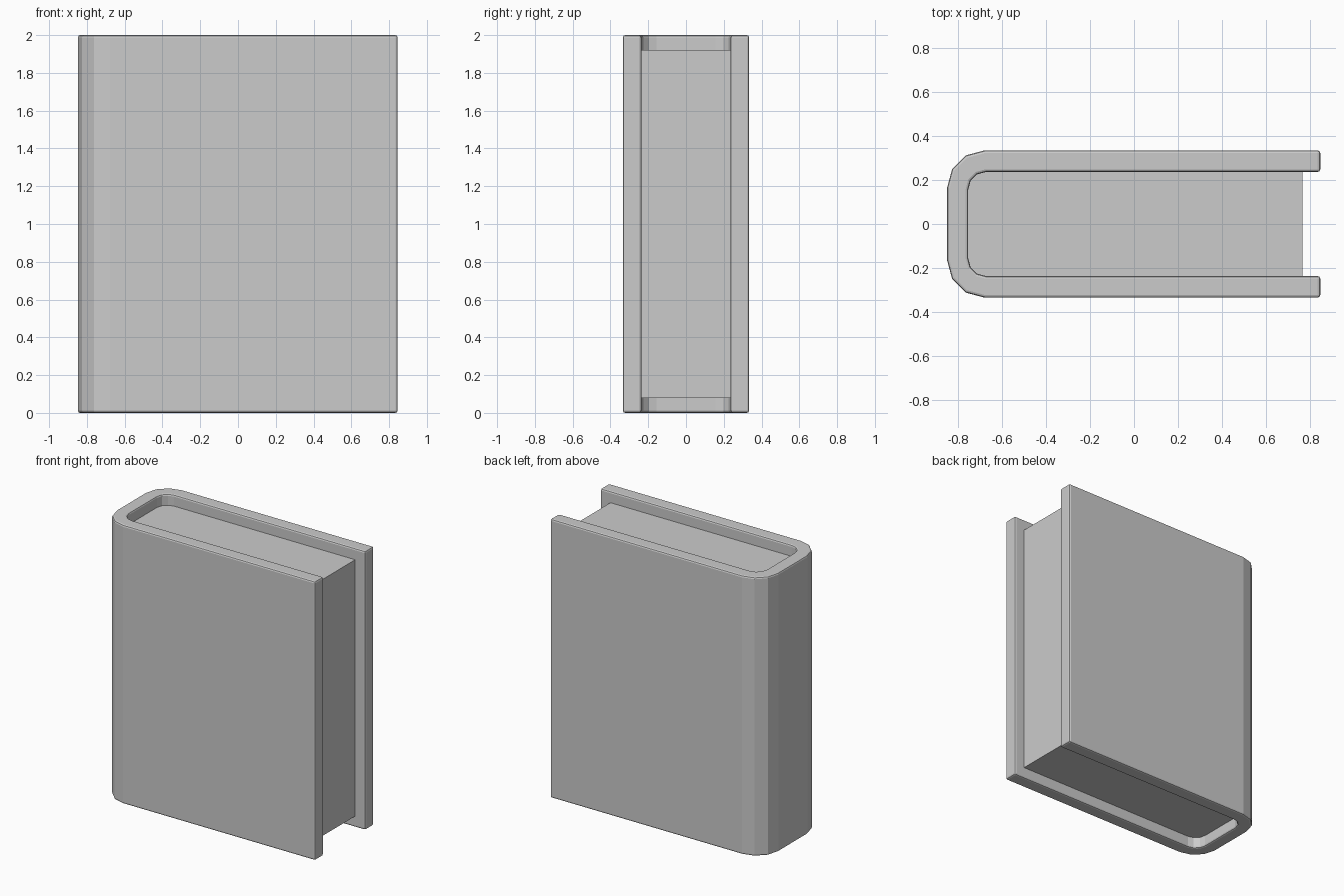
import bpy, bmesh
from math import cos, sin, pi

if "Cube" in bpy.data.objects:
    bpy.data.objects.remove(bpy.data.objects["Cube"])


def make_object(name, bm):
    bmesh.ops.recalc_face_normals(bm, faces=bm.faces)
    mesh = bpy.data.meshes.new(name)
    bm.to_mesh(mesh)
    bm.free()
    obj = bpy.data.objects.new(name, mesh)
    bpy.context.collection.objects.link(obj)
    return obj


def half_profile(left, half_width, radius, right, steps=3):
    # Fore edge, then along the +y board and round the spine corner
    points = [(right, half_width)]
    for i in range(steps + 1):
        a = pi / 2 + pi / 2 * i / steps
        points.append((left + radius + radius * cos(a),
                       half_width - radius + radius * sin(a)))
    return points


def full_profile(*args):
    half = half_profile(*args)
    return half + [(x, -y) for x, y in reversed(half)]


# Cover: U-shaped strip (two boards and the spine) raised to full height
outer = full_profile(-0.848, 0.334, 0.17, 0.845)
inner = full_profile(-0.752, 0.236, 0.08, 0.845)
bm = bmesh.new()
rings = [[[bm.verts.new((x, y, z)) for x, y in prof] for prof in (outer, inner)]
         for z in (0, 2)]
(lo_out, lo_in), (hi_out, hi_in) = rings
n = len(outer)
for i in range(n - 1):
    for a, b in ((lo_out, hi_out), (lo_in, hi_in), (lo_out, lo_in), (hi_out, hi_in)):
        bm.faces.new((a[i], a[i + 1], b[i + 1], b[i]))
for i in (0, n - 1):
    bm.faces.new((lo_out[i], lo_in[i], hi_in[i], hi_out[i]))
cover = make_object("cover", bm)
bevel = cover.modifiers.new("edge_bevel", 'BEVEL')
bevel.width = 0.012
bevel.segments = 2
bevel.limit_method = 'ANGLE'
bevel.angle_limit = 0.8

# Page block: recessed at top, bottom and fore edge, tucked into the cover
bm = bmesh.new()
bmesh.ops.create_cube(bm, size=1)
x0, x1, z0, z1 = -0.78, 0.765, 0.08, 1.92
for v in bm.verts:
    v.co = (x1 if v.co.x > 0 else x0,
            0.24 if v.co.y > 0 else -0.24,
            z1 if v.co.z > 0 else z0)
make_object("pages", bm)
